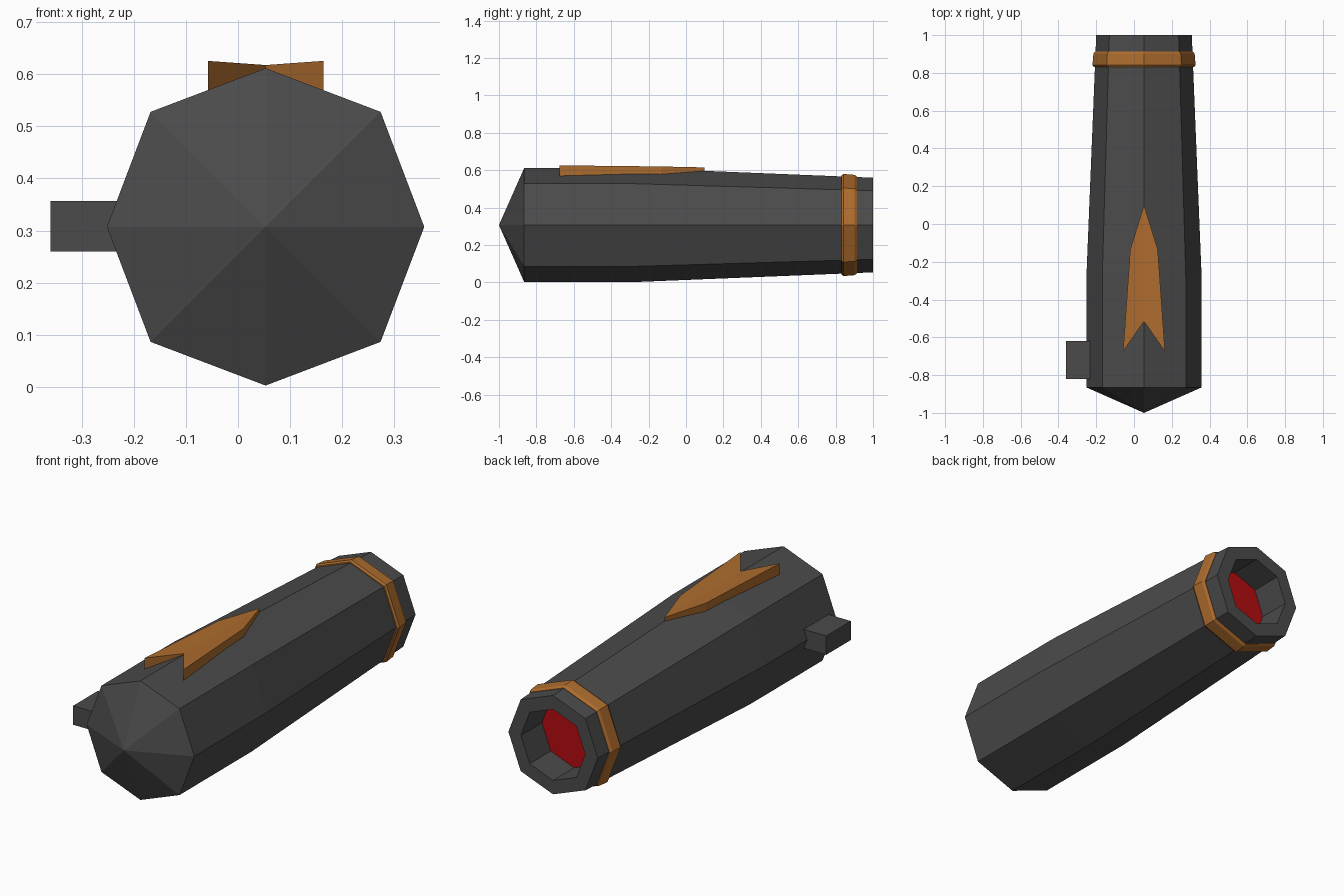
import bpy, bmesh, math

if "Cube" in bpy.data.objects:
    bpy.data.objects.remove(bpy.data.objects["Cube"])

CX, CZ = 0.053, 0.307   # axis of the tube


def material(name, rgb):
    m = bpy.data.materials.new(name)
    m.diffuse_color = (*rgb, 1)
    m.use_nodes = True
    m.node_tree.nodes["Principled BSDF"].inputs["Base Color"].default_value = m.diffuse_color
    return m


dark = material("dark_grey", (0.07, 0.07, 0.07))
orange = material("orange", (0.42, 0.15, 0.027))
red = material("red", (0.45, 0.004, 0.006))


def finish(name, bm, mat):
    bmesh.ops.remove_doubles(bm, verts=bm.verts, dist=1e-5)
    bmesh.ops.recalc_face_normals(bm, faces=bm.faces)
    me = bpy.data.meshes.new(name)
    bm.to_mesh(me)
    bm.free()
    me.materials.append(mat)
    ob = bpy.data.objects.new(name, me)
    bpy.context.collection.objects.link(ob)
    return ob


def ring(bm, y, r):
    # eight-sided cross-section, diagonal corners pushed out slightly
    pts = []
    for i in range(8):
        a = i * math.pi / 4
        k = r * (1.025 if i % 2 else 1)
        pts.append(bm.verts.new((CX + k * math.cos(a), y, CZ + k * math.sin(a))))
    return pts


def lathe(name, profile, mat, closed=False):
    bm = bmesh.new()
    rings = [ring(bm, y, r) for y, r in profile if r > 0]
    if profile[0][1] == 0:
        tip = bm.verts.new((CX, profile[0][0], CZ))
        for i in range(8):
            bm.faces.new((tip, rings[0][i], rings[0][(i + 1) % 8]))
    pairs = list(zip(rings, rings[1:]))
    if closed:
        pairs.append((rings[-1], rings[0]))
    for a, b in pairs:
        for i in range(8):
            j = (i + 1) % 8
            bm.faces.new((a[i], a[j], b[j], b[i]))
    return finish(name, bm, mat)


# Tapered body with pointed cap and hollow rear opening
lathe("body", [(-1, 0), (-0.865, 0.305), (-0.28, 0.305), (1, 0.253),
               (1, 0.182), (0.83, 0.182)], dark)

# Red floor of the opening
bm = bmesh.new()
bm.faces.new(list(reversed(ring(bm, 0.83, 0.182))))
floor = finish("opening_floor", bm, red)
if floor.data.polygons[0].normal.y < 0:
    floor.data.flip_normals()

# Orange band near the rear
lathe("rear_band", [(0.832, 0.25), (0.832, 0.266), (0.842, 0.273),
                    (0.902, 0.268), (0.914, 0.259), (0.914, 0.25)], orange, closed=True)

# Side block
bm = bmesh.new()
bmesh.ops.create_cube(bm, size=1)
for v in bm.verts:
    v.co.x = -0.275 + v.co.x * 0.17
    v.co.y = -0.72 + v.co.y * 0.20
    v.co.z = 0.308 + v.co.z * 0.097
finish("side_block", bm, dark)

# Arrow plate on top: half outline (offset, y, top z, bottom z), mirrored
half = [(0, -0.515, 0.618, 0.60), (0.111, -0.675, 0.626, 0.56),
        (0.073, -0.135, 0.62, 0.565), (0, 0.10, 0.615, 0.59)]
bm = bmesh.new()
for s in (1, -1):
    top = [bm.verts.new((CX + s * x, y, t)) for x, y, t, b in half]
    bot = [bm.verts.new((CX + s * x, y, b)) for x, y, t, b in half]
    for vs in (top, bot):
        bm.faces.new((vs[0], vs[1], vs[2]))
        bm.faces.new((vs[0], vs[2], vs[3]))
    for i in range(3):
        bm.faces.new((top[i], top[i + 1], bot[i + 1], bot[i]))
finish("arrow_plate", bm, orange)
